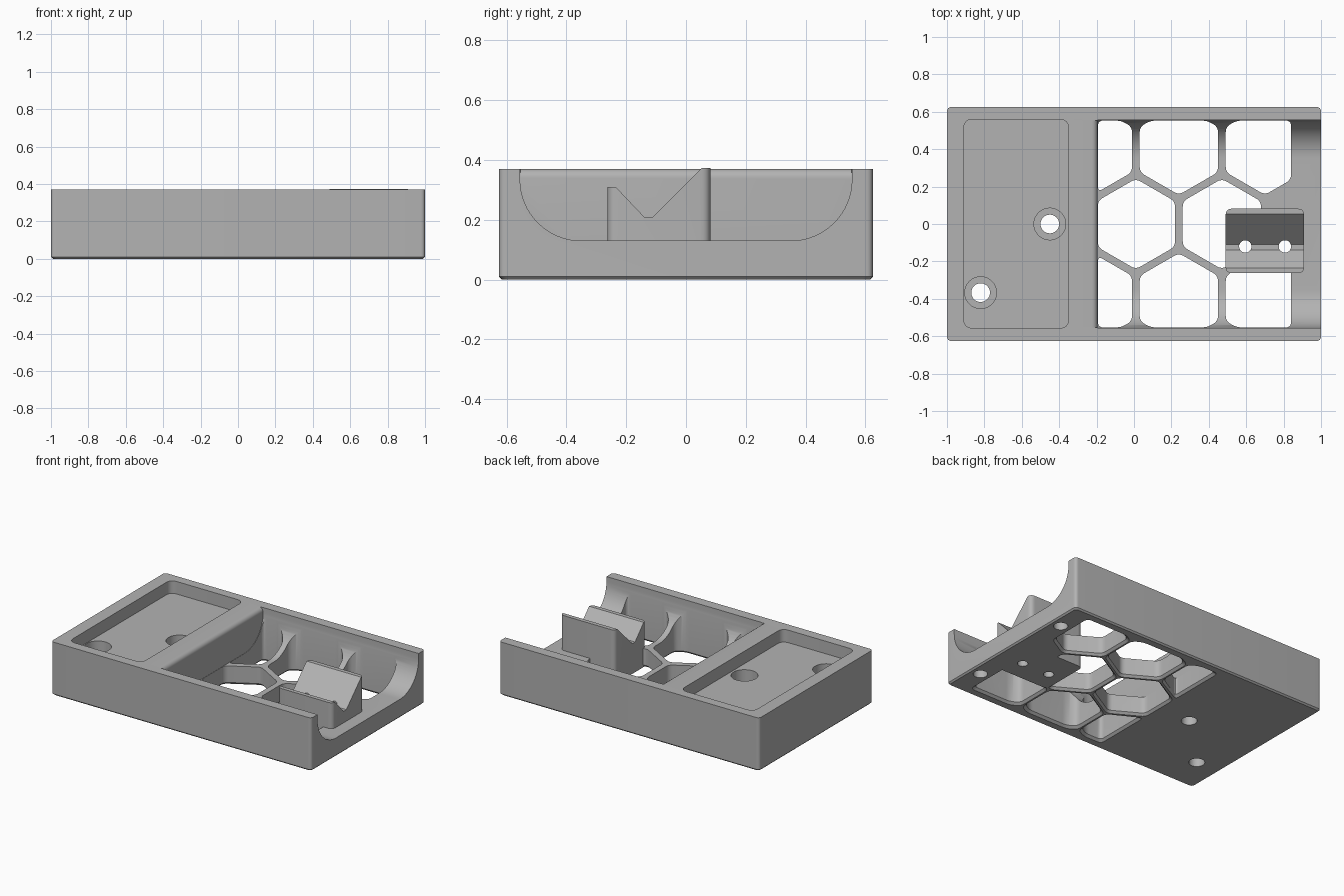
import bpy, bmesh, math
from mathutils import Vector

cube = bpy.data.objects.get("Cube")
if cube:
    bpy.data.objects.remove(cube, do_unlink=True)

grey = bpy.data.materials.new("plain grey")
grey.use_nodes = True
grey.diffuse_color = (0.45, 0.45, 0.45, 1)
grey.node_tree.nodes["Principled BSDF"].inputs["Base Color"].default_value = (0.45, 0.45, 0.45, 1)


def loft(name, rings):
    """Closed solid through rings of 3D points."""
    bm = bmesh.new()
    loops = [[bm.verts.new(p) for p in ring] for ring in rings]
    n = len(loops[0])
    bm.faces.new(loops[0])
    bm.faces.new(loops[-1])
    for a, b in zip(loops, loops[1:]):
        for i in range(n):
            j = (i + 1) % n
            bm.faces.new((a[i], a[j], b[j], b[i]))
    bmesh.ops.recalc_face_normals(bm, faces=bm.faces)
    mesh = bpy.data.meshes.new(name)
    bm.to_mesh(mesh)
    bm.free()
    mesh.materials.append(grey)
    obj = bpy.data.objects.new(name, mesh)
    bpy.context.collection.objects.link(obj)
    return obj


def combine(target, tool, operation):
    """Apply a boolean and throw the tool away."""
    tool.hide_render = True
    mod = target.modifiers.new("cut", 'BOOLEAN')
    mod.operation, mod.object, mod.solver = operation, tool, 'EXACT'
    bpy.context.view_layer.objects.active = target
    bpy.ops.object.modifier_apply(modifier=mod.name)
    bpy.data.objects.remove(tool, do_unlink=True)


def rounded(points, r, steps=6):
    """Round every corner of a 2D outline."""
    pts = [Vector(p) for p in points]
    out = []
    for i, p in enumerate(pts):
        a, b = pts[i - 1] - p, pts[(i + 1) % len(pts)] - p
        p0 = p + a.normalized() * min(r, a.length * 0.45)
        p1 = p + b.normalized() * min(r, b.length * 0.45)
        for k in range(steps + 1):
            t = k / steps
            out.append(p0 * (1 - t) ** 2 + p * 2 * t * (1 - t) + p1 * t * t)
    return out


def rect(x0, x1, y0, y1):
    return [(x0, y0), (x1, y0), (x1, y1), (x0, y1)]


def clip(points, axis, limit, sign):
    """Keep the part of an outline where sign * coordinate <= sign * limit."""
    out = []
    for i, b in enumerate(points):
        a = points[i - 1]
        da, db = sign * (limit - a[axis]), sign * (limit - b[axis])
        if (da > 0) != (db > 0):
            t = da / (da - db)
            out.append(tuple(a[k] + (b[k] - a[k]) * t for k in (0, 1)))
        if db > 0:
            out.append(b)
    return out


def level(outline, z, grow=0.0):
    """Outline at a height, optionally widened about its centre."""
    cx = (min(p[0] for p in outline) + max(p[0] for p in outline)) / 2
    cy = (min(p[1] for p in outline) + max(p[1] for p in outline)) / 2
    w = max(p[0] for p in outline) - cx
    h = max(p[1] for p in outline) - cy
    return [(cx + (p[0] - cx) * (1 + grow / w), cy + (p[1] - cy) * (1 + grow / h), z) for p in outline]


def circle(x, y, r, n=32):
    return [(x + r * math.cos(math.tau * i / n), y + r * math.sin(math.tau * i / n)) for i in range(n)]


# Main tray block with rounded upright corners and a chamfered underside
outer = rounded(rect(-1, 1, -0.625, 0.625), 0.025)
tray = loft("tray", [level(outer, 0, -0.01), level(outer, 0.01), level(outer, 0.37)])

# Long trough, open at the right end, with curved lower sides
side = [(0.555 - 0.205 + 0.205 * math.cos(a), 0.335 + 0.205 * math.sin(a))
        for a in [-math.pi / 2 * k / 16 for k in range(17)]]
section = [(0.555, 0.5)] + side
section += [(-y, z) for y, z in reversed(section)]
combine(tray, loft("trough_cutter", [[(x, y, z) for y, z in section] for x in (-0.195, 1.1)]), 'DIFFERENCE')

# Softened top edge where the trough meets the dividing wall
lip = [(-0.225 + 0.03 * math.sin(a), 0.34 + 0.03 * math.cos(a))
       for a in [math.pi / 2 * k / 6 for k in range(7)]]
lip += [(-0.18, 0.34), (-0.18, 0.45), (-0.225, 0.45)]
combine(tray, loft("lip_cutter", [[(x, y, z) for x, z in lip] for y in (-0.553, 0.553)]), 'DIFFERENCE')

# Honeycomb openings, clipped to the trough floor
pitch, radius, row = 0.46, 0.242, 0.398
centres = [(0.01, 0), (0.01 + pitch, 0)]
centres += [(0.01 + pitch * (k - 0.5), s * row) for k in range(3) for s in (-1, 1)]
for cx, cy in centres:
    cell = [(cx + radius * math.cos(math.radians(30 + 60 * k)),
             cy + radius * math.sin(math.radians(30 + 60 * k))) for k in range(6)]
    for axis, limit, sign in ((0, -0.193, -1), (0, 0.84, 1), (1, 0.553, 1), (1, -0.553, -1)):
        cell = clip(cell, axis, limit, sign)
    cell = rounded(cell, 0.03)
    combine(tray, loft("cell_cutter", [level(cell, -0.02, 0.015), level(cell, 0, 0.015),
                                       level(cell, 0.015), level(cell, 0.6)]), 'DIFFERENCE')

# Rest block with a V notch across it
rest = loft("rest", [level(rounded(rect(0.49, 0.91, -0.263, 0.082), 0.035), z) for z in (0, 0.373)])
notch = [(-0.4, 0.6), (-0.4, 0.31), (-0.235, 0.31), (-0.14, 0.21), (-0.11, 0.21), (0.053, 0.373), (0.053, 0.6)]
combine(rest, loft("notch_cutter", [[(x, y, z) for y, z in notch] for x in (0.4, 1.0)]), 'DIFFERENCE')
combine(tray, rest, 'UNION')

# Shallow pocket at the left end
pocket = rounded(rect(-0.91, -0.35, -0.557, 0.56), 0.05)
combine(tray, loft("pocket_cutter", [level(pocket, z) for z in (0.283, 0.5)]), 'DIFFERENCE')

# Screw holes: x, y, radius, bottom, top
holes = [(0.595, -0.12, 0.033, -0.1, 0.6), (0.807, -0.12, 0.033, -0.1, 0.6),
         (0.925, 0.39, 0.045, -0.1, 0.1), (0.925, -0.39, 0.045, -0.1, 0.1)]
for x, y in ((-0.45, 0), (-0.82, -0.367)):
    holes += [(x, y, 0.085, 0.13, 0.5), (x, y, 0.05, -0.1, 0.2)]
for x, y, r, z0, z1 in holes:
    combine(tray, loft("hole_cutter", [level(circle(x, y, r), z) for z in (z0, z1)]), 'DIFFERENCE')

# Smooth the curves, keep the edges crisp
bpy.ops.object.select_all(action='DESELECT')
tray.select_set(True)
bpy.context.view_layer.objects.active = tray
bpy.ops.object.shade_smooth_by_angle(angle=math.radians(30))
